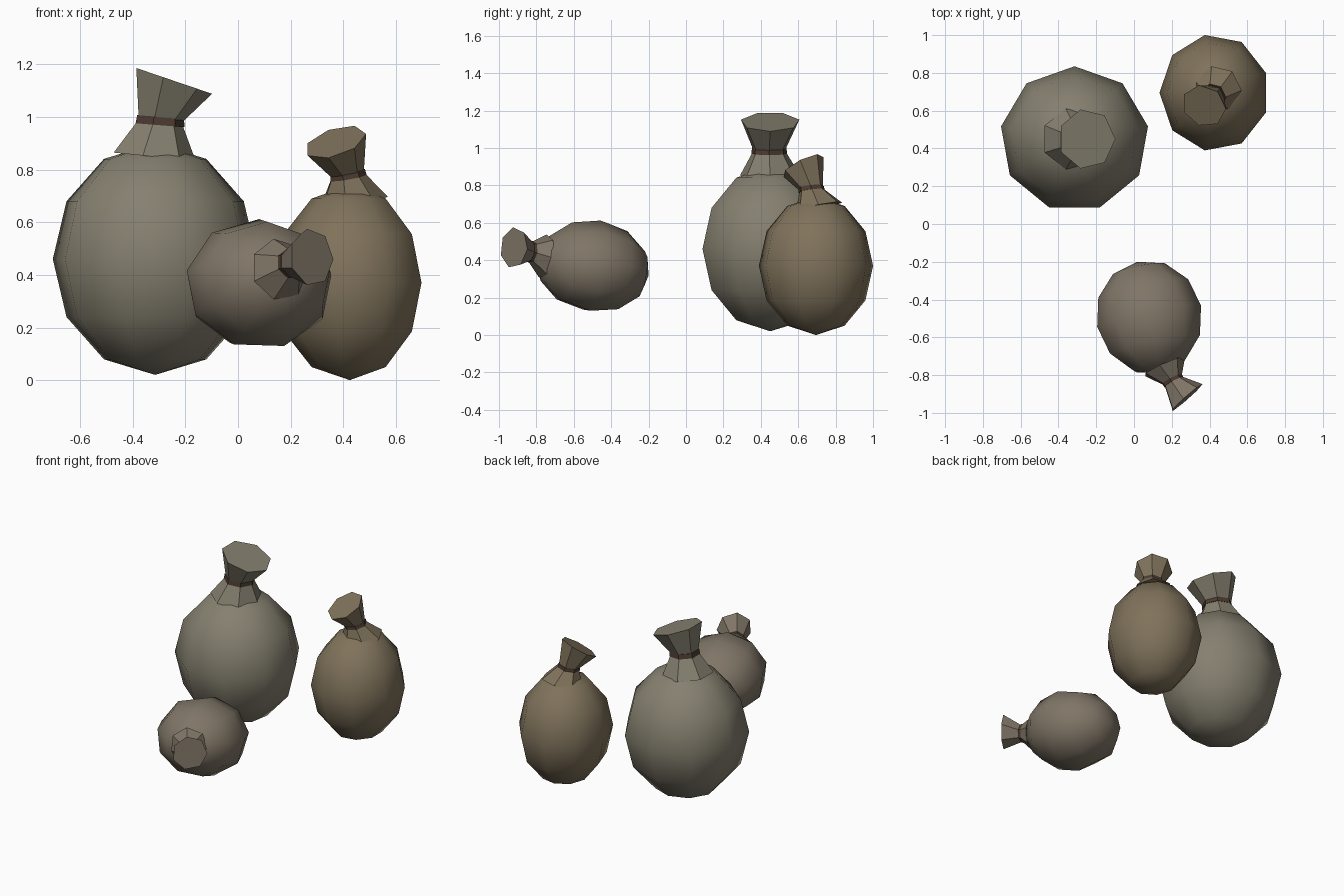
import bpy, bmesh, math
from mathutils import Vector

if "Cube" in bpy.data.objects:
    bpy.data.objects.remove(bpy.data.objects["Cube"])


def material(name, rgb):
    m = bpy.data.materials.new(name)
    m.diffuse_color = (*rgb, 1)
    m.use_nodes = True
    m.node_tree.nodes["Principled BSDF"].inputs["Base Color"].default_value = m.diffuse_color
    return m


def ring(bm, centre, normal, ru, rv, sides, phase):
    # polygon around 'normal', its first axis kept close to +x
    n = Vector(normal).normalized()
    u = (Vector((1, 0, 0)) - n * n.x).normalized()
    v = n.cross(u)
    angles = [math.radians(phase) + math.tau * i / sides for i in range(sides)]
    return [bm.verts.new(Vector(centre) + u * ru * math.cos(a) + v * rv * math.sin(a))
            for a in angles]


def bridge(bm, a, b):
    for i in range(len(a)):
        j = (i + 1) % len(a)
        bm.faces.new((a[i], a[j], b[j], b[i]))


def finish(bm, name, mat, smooth=False):
    bmesh.ops.recalc_face_normals(bm, faces=bm.faces)
    me = bpy.data.meshes.new(name)
    bm.to_mesh(me)
    bm.free()
    for p in me.polygons:
        p.use_smooth = smooth
    me.materials.append(mat)
    ob = bpy.data.objects.new(name, me)
    bpy.context.collection.objects.link(ob)


def body(name, mat, centre, axis, ru, rv, rn, phase):
    bm = bmesh.new()
    c, n = Vector(centre), Vector(axis).normalized()
    rings = []
    for k in range(1, 6):
        t = math.radians(180 - 30 * k)
        s = math.sin(t)
        rings.append(ring(bm, c + n * rn * math.cos(t), n, ru * s, rv * s, 9, phase))
    for a, b in zip(rings, rings[1:]):
        bridge(bm, a, b)
    for r, sign in ((rings[0], -1), (rings[-1], 1)):
        pole = bm.verts.new(c + n * rn * sign)
        for i in range(9):
            bm.faces.new((r[i], r[(i + 1) % 9], pole))
    finish(bm, name, mat, True)


def loft(name, mat, sections, cap_start=False):
    bm = bmesh.new()
    rings = [ring(bm, c, n, r, r, 7, 0) for c, n, r in sections]
    for a, b in zip(rings, rings[1:]):
        bridge(bm, a, b)
    bm.faces.new(rings[-1])
    if cap_start:
        bm.faces.new(rings[0])
    finish(bm, name, mat)


def sack(name, rgb, body_args, base, tie, mouth):
    cloth = material(name + "_cloth", rgb)
    body(name + "_body", cloth, *body_args)
    # gathered cloth flares below and above the tie
    tc, tn, tr = Vector(tie[0]), Vector(tie[1]).normalized(), tie[2]
    h = tr * 0.16
    loft(name + "_neck", cloth, [base, (tc, tn, tr * 0.88), mouth], True)
    # cord wrapped round the neck
    loft(name + "_tie", cord, [(tc - tn * h, tn, tr), (tc + tn * h, tn, tr * 0.96)], True)


cord = material("cord", (0.075, 0.045, 0.032))

sack("large_sack", (0.235, 0.215, 0.16),
     ((-0.315, 0.45, 0.46), (0, 0, 1), 0.395, 0.385, 0.44, 10),
     ((-0.325, 0.45, 0.85), (0.1, 0, 1), 0.165),
     ((-0.30, 0.445, 0.985), (0.08, 0, 1), 0.098),
     ((-0.25, 0.45, 1.14), (0.34, 0, 1), 0.16))

sack("upright_sack", (0.215, 0.17, 0.105),
     ((0.425, 0.695, 0.37), (0, 0, 1), 0.29, 0.31, 0.37, 20),
     ((0.44, 0.71, 0.685), (-0.1, -0.2, 1), 0.13),
     ((0.415, 0.67, 0.78), (-0.17, -0.1, 1), 0.073),
     ((0.37, 0.625, 0.905), (-0.33, -0.5, 1), 0.122))

sack("lying_sack", (0.215, 0.18, 0.135),
     ((0.08, -0.495, 0.365), (0.2, -0.95, 0.15), 0.285, 0.25, 0.305, 10),
     ((0.16, -0.755, 0.42), (0.4, -0.9, 0.15), 0.12),
     ((0.205, -0.83, 0.445), (0.45, -0.85, 0.15), 0.06),
     ((0.28, -0.92, 0.467), (0.66, -0.75, 0.08), 0.11))
